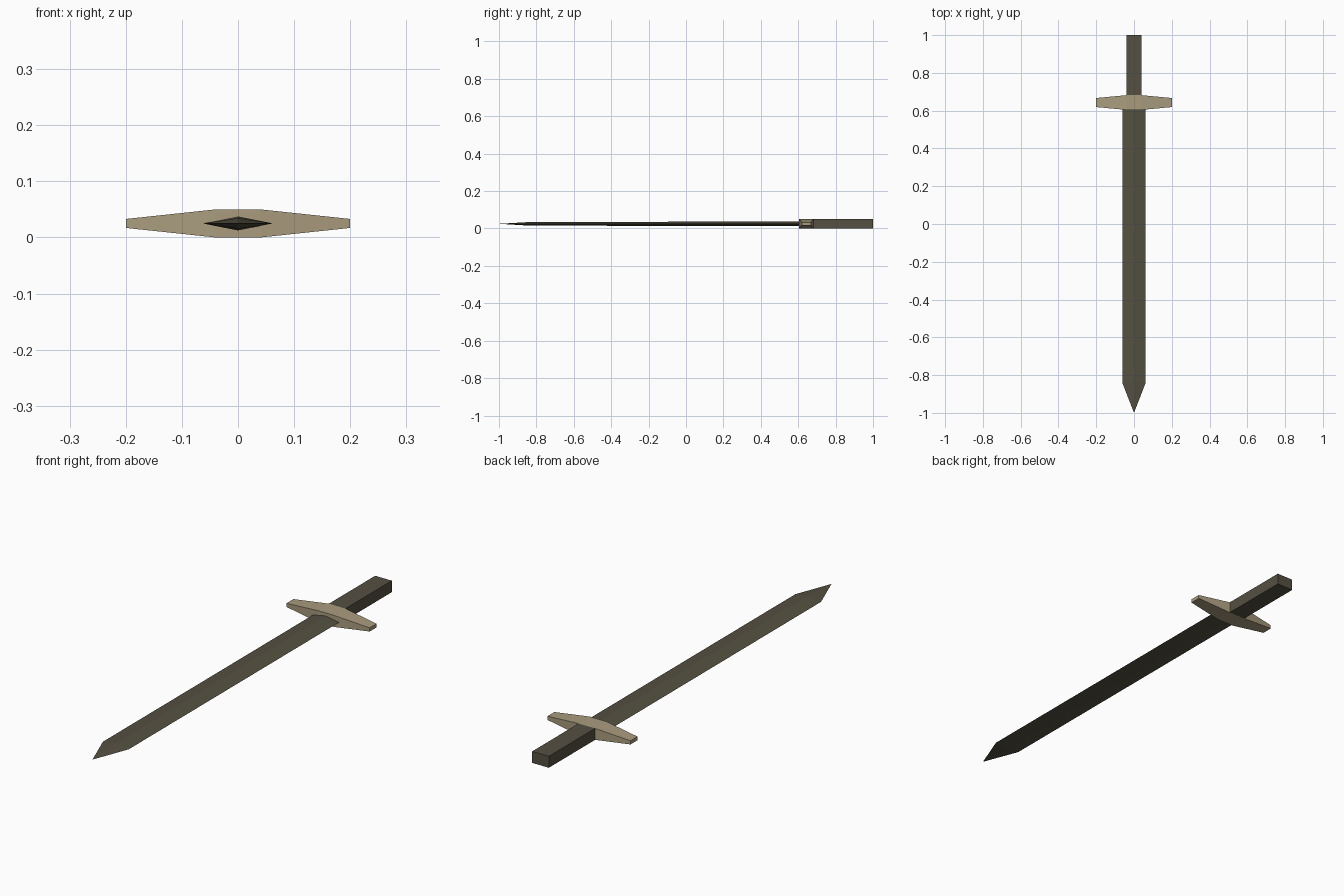
import bpy, bmesh

if "Cube" in bpy.data.objects:
    bpy.data.objects.remove(bpy.data.objects["Cube"])

MID_Z = 0.025


def material(name, rgb):
    m = bpy.data.materials.new(name)
    m.diffuse_color = (*rgb, 1.0)
    m.use_nodes = True
    m.node_tree.nodes["Principled BSDF"].inputs["Base Color"].default_value = m.diffuse_color
    return m


def loft(name, sections, mat):
    """Skin a list of 3D cross-sections; a one-point section closes to a tip."""
    bm = bmesh.new()
    rings = [[bm.verts.new(p) for p in s] for s in sections]
    for a, b in zip(rings, rings[1:]):
        n = max(len(a), len(b))
        for i in range(n):
            j = (i + 1) % n
            quad = [a[i % len(a)], a[j % len(a)], b[j % len(b)], b[i % len(b)]]
            bm.faces.new(list(dict.fromkeys(quad)))
    for end in (rings[0], rings[-1]):
        if len(end) > 2:
            bm.faces.new(end)
    bmesh.ops.recalc_face_normals(bm, faces=bm.faces)
    mesh = bpy.data.meshes.new(name)
    bm.to_mesh(mesh)
    bm.free()
    mesh.materials.append(mat)
    obj = bpy.data.objects.new(name, mesh)
    bpy.context.collection.objects.link(obj)
    return obj


def diamond(y, half_w, half_t):
    return [(-half_w, y, MID_Z), (0, y, MID_Z + half_t),
            (half_w, y, MID_Z), (0, y, MID_Z - half_t)]


def guard_section(x, half_y, half_z, mid_y=0.643):
    return [(x, mid_y + sy * half_y, MID_Z + sz * half_z)
            for sy, sz in ((-1, -1), (1, -1), (1, 1), (-1, 1))]


def grip_section(y):
    return [(sx * 0.04, y, MID_Z + sz * 0.025)
            for sx, sz in ((-1, -1), (1, -1), (1, 1), (-1, 1))]


dark = material("dark bronze", (0.09, 0.08, 0.054))
tan = material("pale tan", (0.40, 0.33, 0.21))

# Blade: slightly tapering diamond section closing to a point
loft("blade", [diamond(0.62, 0.062, 0.0125), diamond(-0.84, 0.062, 0.0095),
               [(0, -1.0, MID_Z)]], dark)

# Crossguard: full block in the middle, arms narrowing both ways
loft("crossguard", [guard_section(-0.2, 0.024, 0.008),
                    guard_section(-0.04, 0.039, 0.025),
                    guard_section(0.04, 0.039, 0.025),
                    guard_section(0.2, 0.024, 0.008)], tan)

# Grip: plain rectangular bar
loft("grip", [grip_section(0.682), grip_section(1.0)], dark)
